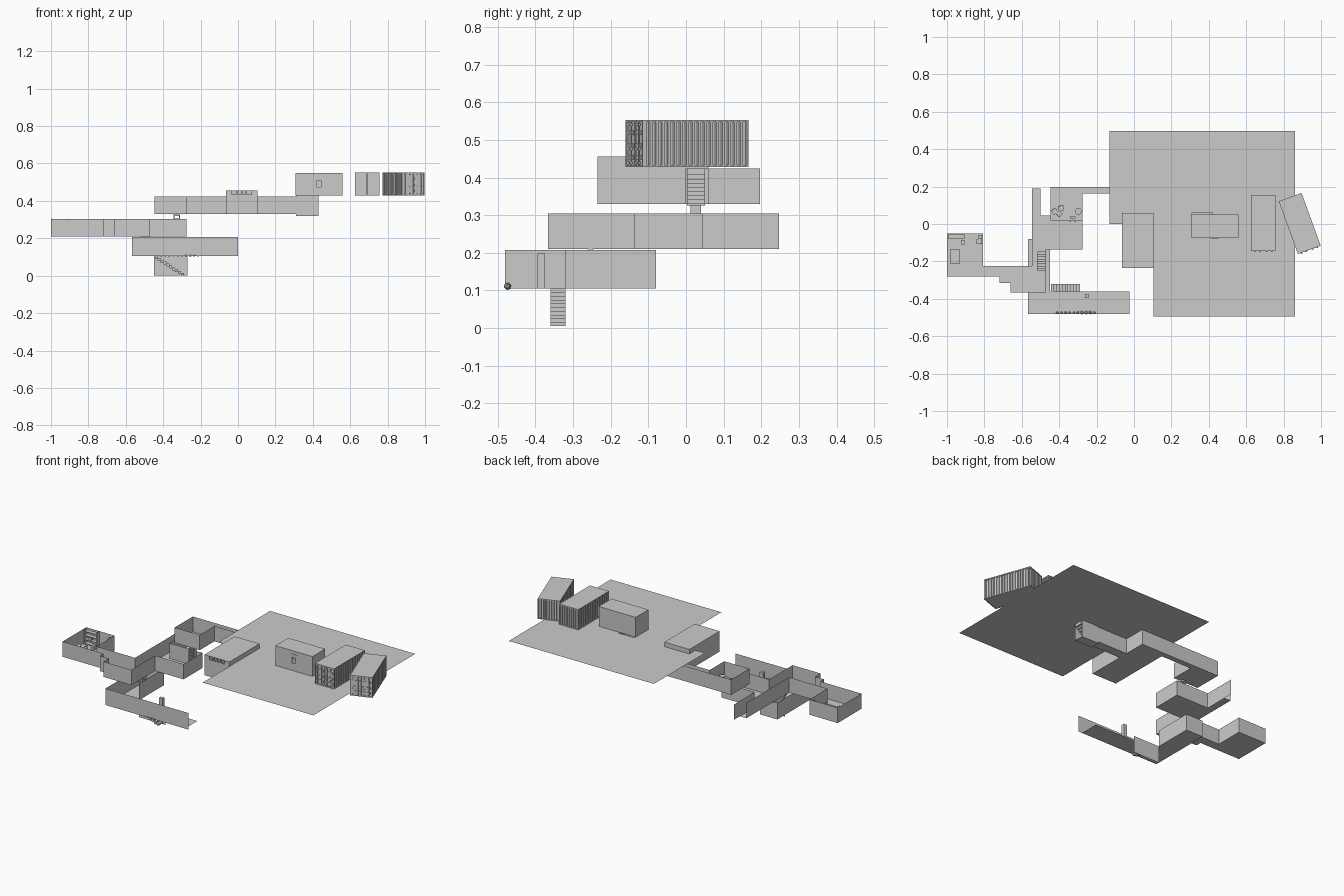
import bpy, bmesh, math, random
from mathutils import Matrix, Vector
random.seed(4)

def finish(name, bm, mat=None):
    if mat:
        bm.transform(mat)
    me = bpy.data.meshes.new(name)
    bm.to_mesh(me)
    bm.free()
    ob = bpy.data.objects.new(name, me)
    bpy.context.collection.objects.link(ob)
    return ob

def floor(name, z, rects):
    # flat sheet made of rectangles (x0, x1, y0, y1)
    bm = bmesh.new()
    for x0, x1, y0, y1 in rects:
        bm.faces.new([bm.verts.new(p) for p in ((x0, y0, z), (x1, y0, z), (x1, y1, z), (x0, y1, z))])
    return finish(name, bm)

def wall(name, z0, z1, *paths, mat=None):
    # thin upright walls along plan polylines
    bm = bmesh.new()
    for path in paths:
        lo = [bm.verts.new((x, y, z0)) for x, y in path]
        hi = [bm.verts.new((x, y, z1)) for x, y in path]
        for i in range(len(path) - 1):
            bm.faces.new((lo[i], lo[i + 1], hi[i + 1], hi[i]))
    return finish(name, bm, mat)

def boxes(name, items, mat=None):
    # joined boxes given as (x0, x1, y0, y1, z0, z1)
    bm = bmesh.new()
    for x0, x1, y0, y1, z0, z1 in items:
        m = Matrix.Translation(((x0 + x1) / 2, (y0 + y1) / 2, (z0 + z1) / 2)) @ Matrix.Diagonal((x1 - x0, y1 - y0, z1 - z0, 1))
        bmesh.ops.create_cube(bm, size=1, matrix=m)
    return finish(name, bm, mat)

def stairs(name, axis, start, end, side0, side1, z0, z1, n):
    # stepped flight rising from start to end
    out = []
    d, h = (end - start) / n, (z1 - z0) / n
    for i in range(n):
        a, b = sorted((start + i * d, start + (i + 1) * d))
        zs = (max(z0, z0 + (i - 0.6) * h), z0 + (i + 1) * h)
        out.append((a, b, side0, side1, *zs) if axis == 'x' else (side0, side1, a, b, *zs))
    return boxes(name, out)

def cylinder(name, x, y, r, z0, z1, n=12):
    bm = bmesh.new()
    bmesh.ops.create_cone(bm, cap_ends=True, segments=n, radius1=r, radius2=r, depth=z1 - z0,
                          matrix=Matrix.Translation((x, y, (z0 + z1) / 2)))
    return finish(name, bm)

# Lowest stair and its side wall
wall("entry_stair_wall", 0, 0.105, [(-.45, -.32), (-.27, -.32)])
stairs("entry_stair", 'x', -.29, -.445, -.36, -.32, 0.005, .105, 10)

# Level one
floor("level_one_floor", .105, [(-.567, -.025, -.481, -.36), (-.567, -.45, -.36, -.08)])
wall("level_one_walls", .105, .207,
     [(0, -.481), (-.567, -.481), (-.567, -.08), (-.45, -.08), (-.45, -.32)])
boxes("pillar", [(-.263, -.24, -.395, -.375, .105, .198)])
for i in range(10):
    x = -.41 + i * .022
    s = random.uniform(.006, .011)
    bm = bmesh.new()
    bmesh.ops.create_icosphere(bm, subdivisions=1, radius=s)
    finish("rubble", bm, Matrix.Translation((x, -.474, .105 + s * .6)) @ Matrix.Rotation(i, 4, 'X'))
stairs("level_two_stair", 'y', -.15, -.26, -.515, -.47, .105, .21, 9)

# Level two
floor("level_two_floor", .21, [
    (-1, -.807, -.28, -.05), (-.807, -.72, -.28, -.225), (-.72, -.66, -.315, -.225),
    (-.66, -.545, -.367, -.225), (-.545, -.47, -.367, -.26), (-.545, -.515, -.26, -.137),
    (-.515, -.47, -.15, -.137), (-.545, -.275, -.137, .045), (-.545, -.5, .045, .19)])
wall("level_two_walls", .21, .304,
     [(-.545, .19), (-.545, -.225), (-.807, -.225), (-.807, -.05), (-1, -.05), (-1, -.28),
      (-.72, -.28), (-.72, -.315), (-.66, -.315), (-.66, -.367), (-.47, -.367), (-.47, -.137),
      (-.275, -.137), (-.275, .045), (-.5, .045), (-.5, .247)])

# Level two furniture
shelf = [(-.995, -.905, -.08, -.055, z, z + .004) for z in (.215, .24, .265, .29)]
shelf += [(x, x + .004, -.08, -.055, .21, .305) for x in (-.995, -.909)]
boxes("shelf", shelf)
boxes("crates", [(-.925, -.905, -.11, -.085, .21, .235), (-.97, -.95, -.075, -.06, .244, .26)])
boxes("cupboard", [(-.842, -.812, -.108, -.08, .21, .245), (-.835, -.812, -.08, -.06, .21, .29)])
boxes("table", [(-.98, -.932, -.215, -.135, .24, .245)] +
      [(x, x + .005, y, y + .005, .21, .24) for x in (-.98, -.937) for y in (-.215, -.14)])
for x, y in ((-.96, -.16), (-.945, -.185), (-.965, -.2)):
    cylinder("cup", x, y, .003, .245, .252, 8)

# Ladder block up to level three
boxes("ladder", [(-.345, -.34, .012, .04, .21, .33), (-.315, -.31, .012, .04, .21, .33)] +
      [(-.345, -.31, .02, .032, z / 100, z / 100 + .006) for z in range(22, 33, 2)])

# Level three
floor("level_three_floor", .33, [
    (-.446, -.275, .04, .197), (-.446, -.345, .02, .04), (-.31, -.275, .02, .04),
    (-.275, -.065, .163, .197), (-.065, .105, -.235, .197), (.105, .31, 0, .06)])
wall("level_three_walls", .33, .424,
     [(-.065, .06), (-.065, .163), (-.275, .163), (-.275, .02), (-.446, .02), (-.446, .197),
      (.105, .197), (.105, .06), (.31, .06)], [(.105, 0), (.31, 0)])
wall("stairwell_walls", .32, .428, [(.31, .06), (.43, .06)], [(.31, 0), (.43, 0)])
floor("stairwell_floor", .32, [(.31, .43, 0, .06)])
stairs("exit_stair", 'x', .31, .43, .002, .05, .325, .424, 9)

# Level three furniture
for i, (x, y, a) in enumerate(((-.425, .068, .6), (-.39, .085, .2), (-.4, .055, 2.4))):
    boxes("chair", [(-.014, .014, -.014, .014, .014, .018), (-.014, .014, .01, .014, .018, .042)] +
          [(sx, sx + .003, sy, sy + .003, 0, .014) for sx in (-.014, .011) for sy in (-.014, .011)],
          Matrix.Translation((x, y, .33)) @ Matrix.Rotation(a, 4, 'Z'))
cylinder("round_table_top", -.297, .067, .018, .355, .359, 16)
cylinder("round_table_leg", -.297, .067, .004, .33, .355, 8)

# Lookout room with slot windows
wall("lookout_walls", .33, .435, [(.105, 0), (.105, -.235), (-.065, -.235), (-.065, .06)])
wall("lookout_upper_sides", .424, .456,
     [(.075, -.235), (.105, -.235), (.105, .06), (-.065, .06), (-.065, -.235), (-.035, -.235)])
floor("lookout_roof", .456, [(-.065, .105, -.235, .06)])
boxes("slot_posts", [(x - .004, x + .004, -.235, -.229, .433, .456) for x in (-.035, -.005, .02, .045, .075)])

# Ground sheet with stair opening
floor("ground", .428, [(-.13, .105, 0, .498), (.105, .31, -.494, .498), (.42, .86, -.494, .498),
                       (.31, .42, -.494, 0), (.31, .42, .06, .498)])

# Hut with door
wall("hut_walls", .428, .55, [(.455, -.075), (.56, -.075), (.56, .05), (.308, .05), (.308, -.075), (.41, -.075)])
wall("hut_lintel", .53, .55, [(.41, -.075), (.455, -.075)])
floor("hut_roof", .55, [(.308, .56, -.075, .05)])
boxes("door_frame", [(.41, .415, -.077, -.073, .428, .53), (.45, .455, -.077, -.073, .428, .53),
                     (.415, .45, -.077, -.073, .525, .53)])
boxes("door", [(.415, .45, -.075, -.073, .428, .475), (.415, .45, -.075, -.073, .51, .525),
               (.415, .422, -.075, -.073, .475, .51), (.443, .45, -.075, -.073, .475, .51)])

def corrugated(a, b, n, depth):
    # trapezoid wave from a to b
    p = (b - a) / n
    return [(a + (i + f) * p, d) for i in range(n) for f, d in ((0, 0), (.4, 0), (.5, depth), (.9, depth))] + [(b, 0)]

def container(cx, cy, angle):
    m = Matrix.Translation((cx, cy, .428)) @ Matrix.Rotation(angle, 4, 'Z')
    w, l, h, t = .065, .15, .124, .005
    # corner posts, rails, roof and base
    frame = [(sx, sx + t, sy, sy + t, 0, h) for sx in (-w, w - t) for sy in (-l, l - t)]
    frame += [(sx, sx + t, -l, l, z, z + t) for sx in (-w, w - t) for z in (0, h - t)]
    frame += [(-w, w, sy, sy + t, z, z + t) for sy in (-l, l - t) for z in (0, h - t)]
    boxes("container_frame", frame, m)
    boxes("container_roof_and_base", [(-w, w, -l, l, h - .003, h + .001), (-w, w, -l, l, .002, .005)], m)
    # corrugated sides and rear
    wave = corrugated(-l + t, l - t, 17, .006)
    rear = corrugated(-w + t, w - t, 8, .005)
    wall("container_sides", t, h - t, [(w - .001 - d, y) for y, d in wave],
         [(-w + .001 + d, y) for y, d in wave], [(x, l - .001 - d) for x, d in rear], mat=m)
    # double doors with lock bars, ribs and handles
    doors = [(-w + t, -.001, -l + .002, -l + .005, t, h - t), (.001, w - t, -l + .002, -l + .005, t, h - t)]
    for z in (.02, .05, .085):
        doors += [(x0, x0 + .05, -l - .001, -l + .002, z, z + .012) for x0 in (-.055, .005)]
    for x in (-.045, -.018, .018, .045):
        doors.append((x - .0015, x + .0015, -l - .005, -l - .001, .004, h - .004))
        doors += [(x - .004, x + .004, -l - .006, -l, z, z + .005) for z in (.008, .045, .11)]
    boxes("container_doors", doors, m)

container(.691, .006, 0)
container(.886, .003, math.radians(20))
